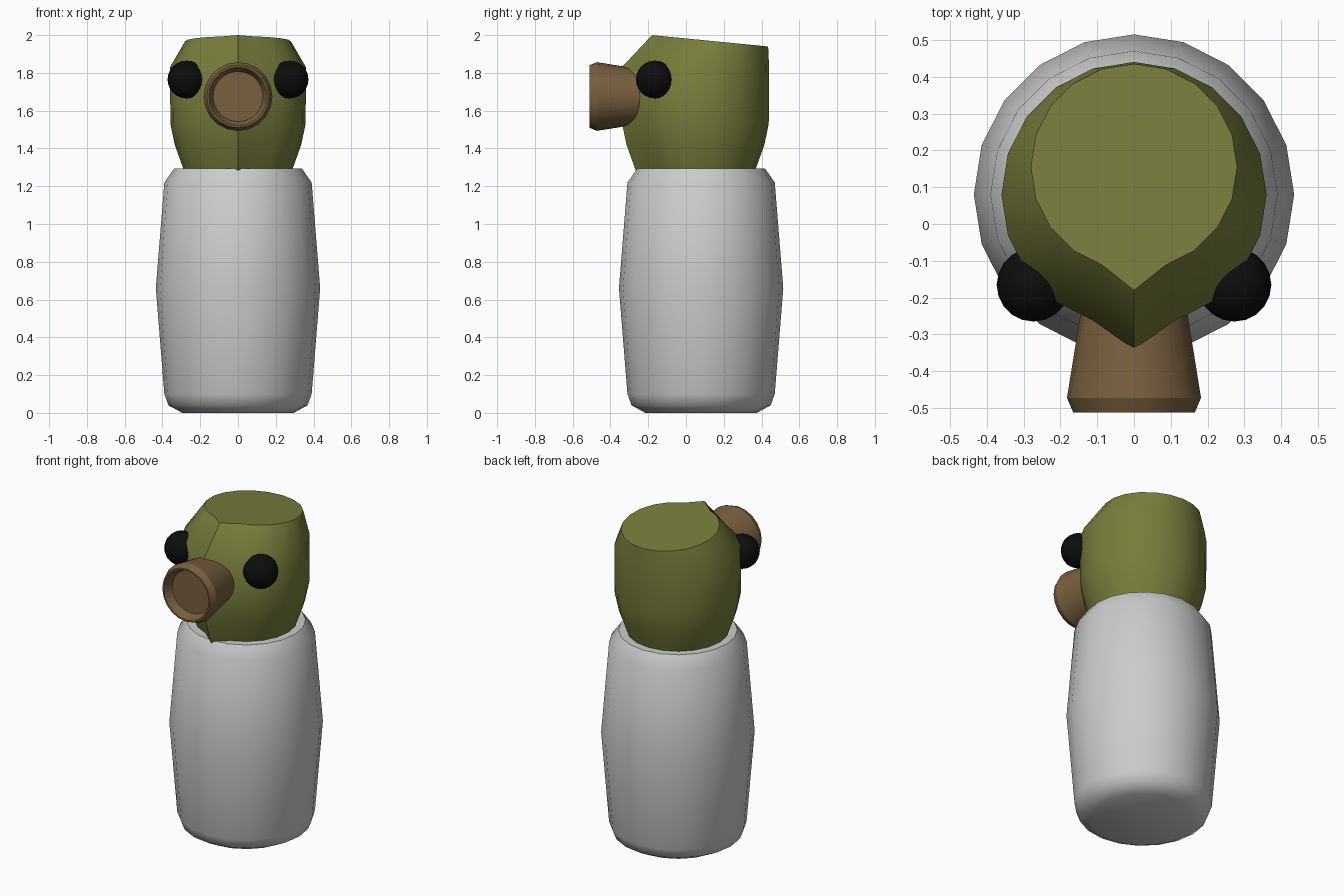
import bpy, bmesh, math
from mathutils import Matrix, Vector

if "Cube" in bpy.data.objects:
    bpy.data.objects.remove(bpy.data.objects["Cube"])

N = 20  # sides of every turned part


def material(name, color):
    m = bpy.data.materials.new(name)
    m.diffuse_color = (*color, 1)
    m.use_nodes = True
    m.node_tree.nodes["Principled BSDF"].inputs["Base Color"].default_value = m.diffuse_color
    return m


def finish(name, bm, angle, mat=None):
    bmesh.ops.recalc_face_normals(bm, faces=bm.faces)
    me = bpy.data.meshes.new(name)
    bm.to_mesh(me)
    bm.free()
    ob = bpy.data.objects.new(name, me)
    bpy.context.collection.objects.link(ob)
    if mat:
        me.materials.append(mat)
    bpy.ops.object.select_all(action='DESELECT')
    ob.select_set(True)
    bpy.context.view_layer.objects.active = ob
    bpy.ops.object.shade_smooth_by_angle(angle=math.radians(angle))
    return ob


def loft(rings):
    """Skin a list of point rings and cap both ends."""
    bm = bmesh.new()
    loops = [[bm.verts.new(p) for p in r] for r in rings]
    for a, b in zip(loops, loops[1:]):
        for i in range(N):
            j = (i + 1) % N
            bm.faces.new((a[i], a[j], b[j], b[i]))
    bm.faces.new(loops[0])
    bm.faces.new(loops[-1])
    return bm


def ring(r, z, cy=0.0, ridge=0.0):
    """Horizontal ring; the frontmost point is pulled forward by ridge."""
    pts = []
    for i in range(N):
        a = 2 * math.pi * i / N
        pts.append(Vector((r * math.cos(a), cy + r * math.sin(a), z)))
    pts[3 * N // 4].y -= ridge
    return pts


olive = material("olive", (0.19, 0.205, 0.045))
brown = material("brown", (0.19, 0.115, 0.05))
black = material("black", (0.004, 0.004, 0.004))

# Barrel-shaped body
profile = [(0.295, 0), (0.368, 0.04), (0.39, 0.10), (0.435, 0.66),
           (0.39, 1.22), (0.337, 1.295)]
finish("body", loft([ring(r, z, 0.08) for r, z in profile]), 50)

# Head with a front ridge and a sloping flat crown
head = [ring(r, z, 0.08, 0.06) for r, z in
        [(0.285, 1.28), (0.335, 1.42), (0.358, 1.53), (0.36, 1.83)]]
crown = ring(0.28, 0, 0.155, 0.055)
for p in crown:
    p.z = 2.0 - 0.098 * (p.y + 0.18)
finish("head", loft(head + [crown]), 45, olive)

# Snout: flared tube with a shallow recess, turned to face -y
snout = [(0.135, 0.18), (0.182, 0.472), (0.165, 0.512),
         (0.155, 0.512), (0.133, 0.46)]
bm = loft([ring(r, z) for r, z in snout])
bmesh.ops.transform(bm, verts=bm.verts, matrix=Matrix.Translation((0, 0, 1.675))
                    @ Matrix.Rotation(math.pi / 2, 4, 'X'))
finish("snout", bm, 25, brown)

# Pair of round eyes
for side, name in ((1, "eye_left"), (-1, "eye_right")):
    bm = bmesh.new()
    bmesh.ops.create_uvsphere(bm, u_segments=20, v_segments=12, radius=0.1)
    bmesh.ops.translate(bm, verts=bm.verts, vec=(side * 0.273, -0.165, 1.765))
    finish(name, bm, 40, black)
